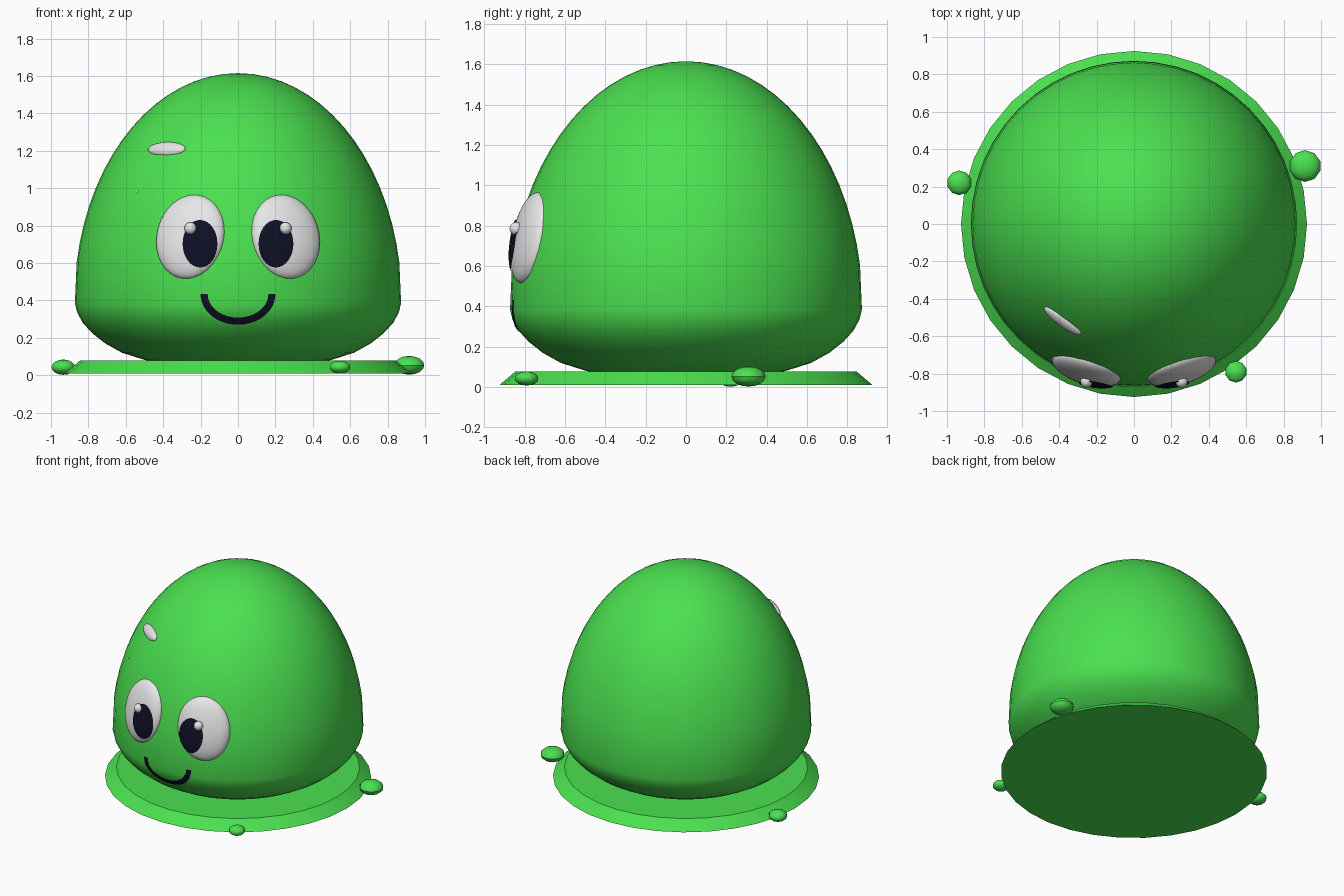
import bpy, bmesh, math
from mathutils import Vector, Matrix
from mathutils.bvhtree import BVHTree

if "Cube" in bpy.data.objects:
    bpy.data.objects.remove(bpy.data.objects["Cube"])


def material(name, rgb):
    m = bpy.data.materials.new(name)
    m.diffuse_color = (*rgb, 1)
    m.use_nodes = True
    m.node_tree.nodes["Principled BSDF"].inputs["Base Color"].default_value = m.diffuse_color
    return m


GREEN = material("slime green", (0.07, 0.75, 0.08))
WHITE = material("eye white", (0.95, 0.95, 0.95))
DARK = material("ink dark", (0.005, 0.005, 0.02))


def make(name, verts, faces, mat):
    me = bpy.data.meshes.new(name)
    me.from_pydata([tuple(v) for v in verts], [], faces)
    ob = bpy.data.objects.new(name, me)
    bpy.context.collection.objects.link(ob)
    me.materials.append(mat)
    bpy.ops.object.select_all(action='DESELECT')
    ob.select_set(True)
    bpy.context.view_layer.objects.active = ob
    bpy.ops.object.shade_smooth_by_angle(angle=math.radians(35))
    return ob


def lathe(name, profile, sides, mat):
    """Closed solid turned around z; profile runs bottom to top."""
    verts = [(r * math.cos(2 * math.pi * i / sides), r * math.sin(2 * math.pi * i / sides), z)
             for r, z in profile for i in range(sides)]
    faces = [(k * sides + i, k * sides + (i + 1) % sides,
              (k + 1) * sides + (i + 1) % sides, (k + 1) * sides + i)
             for k in range(len(profile) - 1) for i in range(sides)]
    n = len(verts)
    faces += [tuple(reversed(range(sides))), tuple(range(n - sides, n))]
    return make(name, verts, faces, mat)


def ellipsoid(name, matrix, size, mat, segs=32, rings=16):
    bm = bmesh.new()
    bmesh.ops.create_uvsphere(bm, u_segments=segs, v_segments=rings, radius=1,
                              matrix=matrix @ Matrix.Diagonal((*size, 1)))
    verts = [v.co.copy() for v in bm.verts]
    faces = [[v.index for v in f.verts] for f in bm.faces]
    bm.free()
    return make(name, verts, faces, mat)


# Body: egg dome over a rounded underside
WIDE, MID, TALL = 0.875, 0.40, 1.215


def body_radius(z):
    return WIDE * math.sqrt(max(0, 1 - ((z - MID) / TALL) ** 2))


profile = [(0.35, 0.05), (0.50, 0.082), (0.62, 0.12), (0.71, 0.17), (0.78, 0.225),
           (0.83, 0.28), (0.86, 0.335), (0.872, 0.385)]
for i in range(1, 18):
    a = math.radians(5 * i + 4.7)
    profile.append((WIDE * math.cos(a), MID + TALL * math.sin(a)))
body = lathe("body", profile, 48, GREEN)

# Puddle disc with sloped rim
puddle = lathe("puddle", [(0.925, 0.01), (0.845, 0.078)], 32, GREEN)


def on_body(x, z, inset=0.0, roll=0.0):
    """Frame on the front of the body: local -y points outwards."""
    r = body_radius(z)
    y = -math.sqrt(r * r - x * x)
    n = Vector((x / r, y / r, r and (z - MID) * WIDE ** 2 / (TALL ** 2 * r))).normalized()
    # normal of the ellipsoid: (x, y)/WIDE^2 and (z-MID)/TALL^2
    xa = Vector((0, 0, 1)).cross(n).normalized()
    za = n.cross(xa)
    m = Matrix((xa, -n, za)).transposed().to_4x4()
    return Matrix.Translation(Vector((x, y, z)) - n * inset) @ m @ Matrix.Rotation(roll, 4, 'Y')


# Eye whites, mirrored
targets = [body]
for side, s in (("left", -1), ("right", 1)):
    targets.append(ellipsoid(side + "_eye", on_body(s * 0.262, 0.745, 0.025, -s * math.radians(7)),
                             (0.19, 0.07, 0.23), WHITE))

# Surface used to lay the flat face details on
tv, tf = [], []
for ob in targets:
    base = len(tv)
    tv += [v.co.copy() for v in ob.data.vertices]
    tf += [[base + i for i in p.vertices] for p in ob.data.polygons]
tree = BVHTree.FromPolygons(tv, tf)


def lay(x, z, lift):
    hit = tree.ray_cast(Vector((x, -3, z)), Vector((0, 1, 0)))[0]
    return (x, hit.y - lift, z)


# Pupils and their glints
N, R = 32, 6
for side, s in (("left", -1), ("right", 1)):
    verts = [lay(s * 0.203, 0.703, 0.008)]
    for k in range(1, R + 1):
        for i in range(N):
            a = 2 * math.pi * i / N
            verts.append(lay(s * 0.203 + 0.093 * k / R * math.cos(a),
                             0.703 + 0.127 * k / R * math.sin(a), 0.008))
    faces = [(0, 1 + i, 1 + (i + 1) % N) for i in range(N)]
    faces += [(1 + k * N + i, 1 + (k + 1) * N + i, 1 + (k + 1) * N + (i + 1) % N,
               1 + k * N + (i + 1) % N) for k in range(R - 1) for i in range(N)]
    make(side + "_pupil", verts, faces, DARK)
    ellipsoid(side + "_glint", Matrix.Translation((s * 0.254, -0.842, 0.785)),
              (0.033, 0.033, 0.033), WHITE, 16, 8)

# Smile: band between two half ellipses
verts, M = [], 32
for i in range(M + 1):
    a = math.pi + math.pi * i / M
    for w in (0, 0.5, 1):
        verts.append(lay((0.2 - 0.038 * w) * math.cos(a),
                         0.433 + (0.163 - 0.038 * w) * math.sin(a), 0.006))
faces = [(3 * i + j, 3 * i + 3 + j, 3 * i + 4 + j, 3 * i + 1 + j)
         for i in range(M) for j in (0, 1)]
make("mouth", verts, faces, DARK)

# Shine marks on the forehead
ellipsoid("large_shine", on_body(-0.385, 1.213, 0.008), (0.122, 0.025, 0.042), WHITE)
ellipsoid("small_shine", on_body(-0.54, 0.98, 0.002), (0.007, 0.005, 0.007), WHITE, 8, 6)

# Droplets around the puddle
for i, (x, y, z, r, h) in enumerate(((-0.934, 0.22, 0.043, 0.066, 0.041),
                                     (0.915, 0.31, 0.053, 0.085, 0.05),
                                     (0.545, -0.79, 0.043, 0.058, 0.035))):
    ellipsoid("droplet_%d" % (i + 1), Matrix.Translation((x, y, z)), (r, r, h), GREEN, 10, 8)
